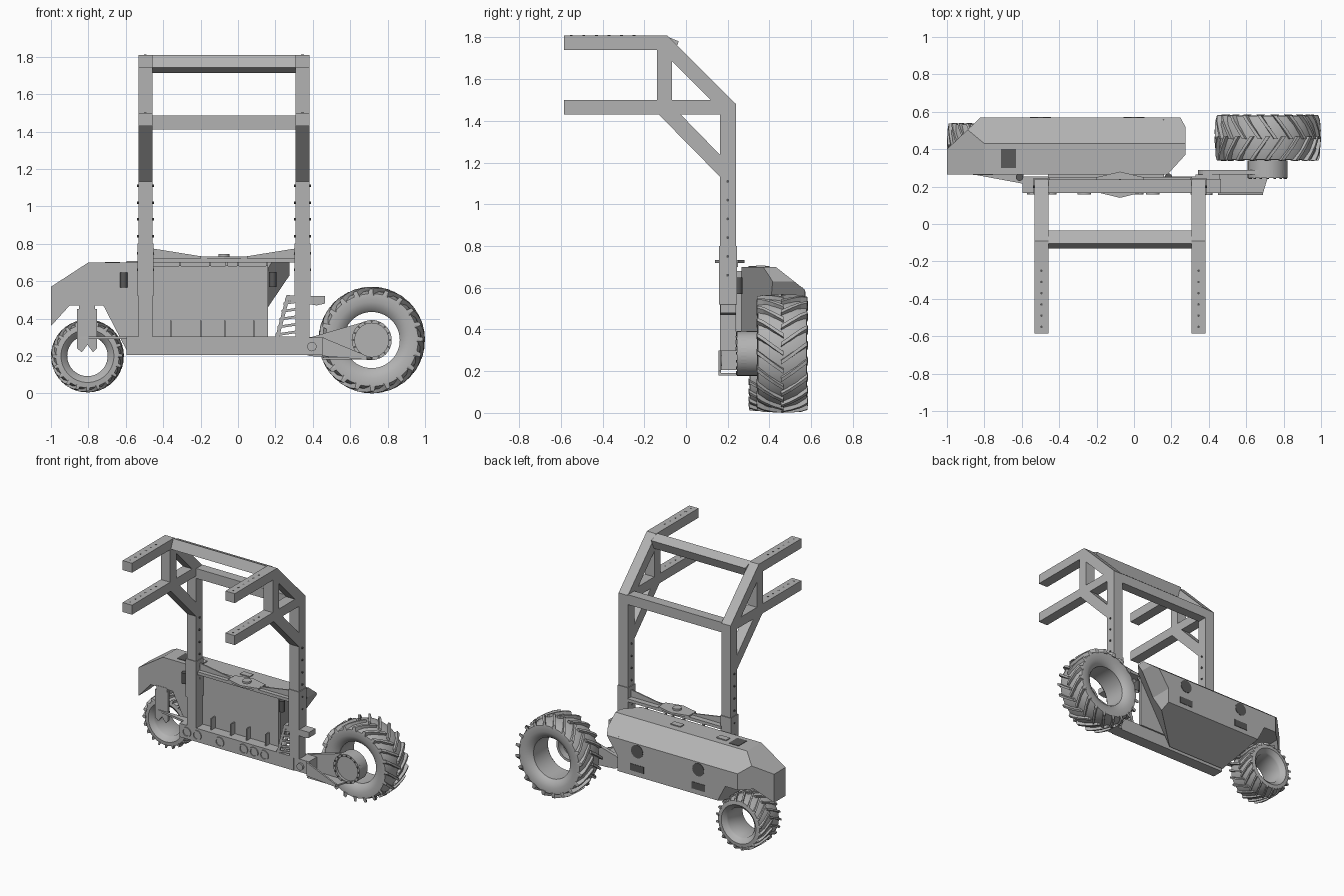
import bpy, bmesh
from math import sin, cos, pi, radians
from mathutils import Vector

if "Cube" in bpy.data.objects:
    bpy.data.objects.remove(bpy.data.objects["Cube"])


def material(name, v):
    m = bpy.data.materials.new(name)
    m.use_nodes = True
    m.diffuse_color = (v, v, v, 1)
    m.node_tree.nodes["Principled BSDF"].inputs["Base Color"].default_value = (v, v, v, 1)
    return m


GREY = material("plain grey", 0.45)
DARK = material("dark opening", 0.1)


def finish(name, bm, mat=GREY, smooth=False):
    bmesh.ops.recalc_face_normals(bm, faces=bm.faces)
    me = bpy.data.meshes.new(name)
    bm.to_mesh(me)
    bm.free()
    me.materials.append(mat)
    ob = bpy.data.objects.new(name, me)
    bpy.context.collection.objects.link(ob)
    if smooth:
        bpy.ops.object.select_all(action="DESELECT")
        ob.select_set(True)
        bpy.context.view_layer.objects.active = ob
        bpy.ops.object.shade_smooth_by_angle(angle=radians(35))
    return ob


def prism_mesh(bm, pts, axis, a, b):
    """Extrude a 2D outline along an axis from a to b."""
    place = {"x": lambda p, d: (d, p[0], p[1]),
             "y": lambda p, d: (p[0], d, p[1]),
             "z": lambda p, d: (p[0], p[1], d)}[axis]
    lo = [bm.verts.new(place(p, a)) for p in pts]
    hi = [bm.verts.new(place(p, b)) for p in pts]
    n = len(pts)
    bm.faces.new(lo)
    bm.faces.new(hi[::-1])
    for i in range(n):
        j = (i + 1) % n
        bm.faces.new((lo[i], lo[j], hi[j], hi[i]))


def prism(name, pts, axis, a, b, mat=GREY, smooth=False):
    bm = bmesh.new()
    prism_mesh(bm, pts, axis, a, b)
    return finish(name, bm, mat, smooth)


def box(name, x, y, z, mat=GREY):
    return prism(name, [(x[0], y[0]), (x[1], y[0]), (x[1], y[1]), (x[0], y[1])], "z", *z, mat)


def circle(c, r, n=24, start=0.0, sweep=2 * pi):
    return [(c[0] + r * cos(start + sweep * i / n), c[1] + r * sin(start + sweep * i / n))
            for i in range(n)]


def ring(name, c, r_in, r_out, y0, y1, n=32):
    bm = bmesh.new()
    loops = []
    for r, y in ((r_in, y0), (r_out, y0), (r_out, y1), (r_in, y1)):
        loops.append([bm.verts.new((x, y, z)) for x, z in circle(c, r, n)])
    for k in range(4):
        p, q = loops[k], loops[(k + 1) % 4]
        for i in range(n):
            j = (i + 1) % n
            bm.faces.new((p[i], p[j], q[j], q[i]))
    return finish(name, bm, GREY, True)


# Upper frame: bent side posts with arms, struts and braces
side = [(.163, .3), (.24, .3), (.24, 1.48), (-.09, 1.81), (-.585, 1.81),
        (-.585, 1.74), (-.12, 1.74), (.163, 1.455)]
for label, cx in (("right", -.495), ("left", .345)):
    x0, x1 = cx - .038, cx + .038
    prism(label + "_bent_post", side, "x", x0, x1)
    box(label + "_lower_arm", (x0, x1), (-.585, .165), (1.43, 1.5))
    box(label + "_short_strut", (x0, x1), (-.14, -.068), (1.49, 1.75))
    prism(label + "_brace", [(-.135, 1.435), (-.03, 1.435), (.165, 1.235), (.165, 1.13)],
          "x", x0, x1)
    box(label + "_post_sleeve", (cx - .043, cx + .043), (.158, .245), (.52, .8))
    # Bolt holes along arms and posts
    for k in range(6):
        for z in (1.5, 1.81):
            prism(label + "_arm_hole", circle((cx, -.55 + k * .06), .007, 8), "z",
                  z - .002, z + .001, DARK)
        for xs in (x0, x1):
            prism(label + "_post_hole", circle((.2, .66 + k * .09), .007, 8), "x",
                  xs - .007, xs + .007, DARK)

# Cross tubes between the posts, the upper one tilted to the bend
h, a = .037, radians(-22.5)
tilted = [(-.083 + u * cos(a) - v * sin(a), 1.761 + u * sin(a) + v * cos(a))
          for u, v in ((-h, -h), (h, -h), (h, h), (-h, h))]
prism("upper_cross_tube", tilted, "x", -.46, .31)
box("lower_cross_tube", (-.46, .31), (.165, .238), (1.412, 1.485))

# Main body: side outline cut by sloping planes
bm = bmesh.new()
prism_mesh(bm, [(-1, .36), (-.9, .47), (-.72, .47), (-.59, .22), (.16, .22), (.16, .46),
                (.275, .63), (.275, .7), (-.8, .7), (-1, .57)], "y", .265, .57)
cuts = [((0, .27, .22), (0, .13, -.3)),      # sloping underside
        ((0, .43, .7), (0, .11, .14)),       # rear top bevel
        ((-1, .4, .5), (-.17, .18, 0)),      # rear corner at the small wheel
        ((.275, .37, .7), (.11, -.1, -.065))]  # front corner at the large wheel
for co, no in cuts:
    res = bmesh.ops.bisect_plane(bm, geom=bm.verts[:] + bm.edges[:] + bm.faces[:], dist=1e-5,
                                 plane_co=co, plane_no=Vector(no).normalized(), clear_outer=True)
    rim = [e for e in bm.edges if e.is_boundary]
    bmesh.ops.edgenet_fill(bm, edges=rim)
finish("main_body", bm)

# Body hatches and openings
box("top_opening", (-.71, -.63), (.3, .4), (.697, .703), DARK)
for x in (-.555, -.18):
    box("top_handle", (x - .04, x + .04), (.335, .38), (.7, .707))
box("top_seam", (.155, .16), (.44, .56), (.58, .6))
for x in (0, -.5):
    prism("back_port", circle((x, .535), .048), "y", .567, .573, DARK)
    box("back_window", (x - .055, x + .055), (.567, .573), (.385, .435), DARK)
box("end_plate", (-1.0, -.996), (.285, .385), (.38, .55))

# Front panel with stiffeners and clips
box("front_panel", (-.46, .16), (.243, .266), (.3, .68))
for x in (-.36, -.2, -.07, .085):
    box("panel_stiffener", (x - .004, x + .004), (.2, .245), (.3, .39))
for x in (-.31, -.15, -.06, .0, .155):
    box("panel_clip", (x - .006, x + .006), (.23, .245), (.68, .715))
for x, z in ((-.612, .605), (.185, .61)):
    prism("small_actuator", circle((x, .25), .02, 16), "z", z - .04, z + .04, DARK, True)

# Cross plate with bowed gusset and centre hub
box("cross_plate", (-.46, .31), (.17, .25), (.7, .722))
prism("bowed_gusset", [(-.46, .7), (.31, .7), (.31, .775), (.03, .73), (-.18, .73), (-.46, .775)],
      "y", .2, .21)
prism("centre_plate", [(-.2, .17), (-.075, .14), (.05, .17), (.05, .25), (-.075, .28), (-.2, .25)],
      "z", .718, .732)
prism("centre_hub", circle((-.075, .21), .03), "z", .73, .745, GREY, True)

# Chassis rail with round sleeves
box("chassis_rail", (-.595, .34), (.165, .255), (.205, .305))
for x in (-.535, -.45, -.265, -.07, .015, .1):
    ring("rail_sleeve", (x, .255), .026, .036, .158, .17, 24)
prism("rail_wing", [(-.86, .265), (-.59, .265), (-.59, .215)], "z", .29, .305)

# Ladder bracket above the rail
for label, y in (("front", .165), ("back", .228)):
    for x in (.2, .315):
        prism(label + "_ladder_rail", [(x, .3), (x + .02, .3), (x + .075, .51), (x + .055, .51)],
              "y", y, y + .012)
    for k in range(5):
        z, x = .305 + k * .042, .2 + k * .011
        prism(label + "_ladder_rung", [(x, z), (x + .13, z + .02), (x + .13, z + .034),
                                       (x, z + .014)], "y", y, y + .012)
prism("ladder_cap", [(.25, .5), (.42, .47), (.465, .48), (.465, .52), (.26, .525)], "y", .165, .24)

# Arm carrying the large wheel
wheel = (.715, .285)
arm = circle((.395, .25), .052, 12, pi / 2, pi) + circle(wheel, .107, 20, -pi / 2 - .1, pi + .35)
prism("wheel_arm", arm, "y", .264, .29)
box("pivot_block", (.33, .46), (.17, .264), (.205, .3))
prism("pivot_pin", circle((.395, .25), .025), "y", .155, .17, GREY, True)
prism("arm_lower_flange", [(.45, .165), (.69, .165), (.72, .264), (.45, .264)], "z", .18, .192)
prism("arm_front_web", [(.45, .2), (.69, .18), (.69, .2), (.45, .3)], "y", .155, .168)
ring("hub_ring", wheel, .09, .107, .245, .34)
for x, z in circle(wheel, .098, 16):
    prism("hub_bolt", circle((x, z), .006, 8), "y", .24, .246, DARK)

# Fork beside the small wheel
prism("wheel_fork", [(-.86, .45), (-.86, .24), (-.835, .22), (-.805, .26), (-.775, .22),
                     (-.755, .24), (-.755, .45)], "y", .262, .28)
box("fork_stem", (-.85, -.765), (.262, .34), (.42, .48))


def tyre(name, cx, cy, cz, R, half, hole, lugs):
    """Hollow lathed carcass with staggered chevron lugs."""
    base = R * .935
    prof = [(-.7, hole), (-.8, hole * 1.06), (-1, hole + (base - hole) * .45), (-.97, base * .93),
            (-.6, base * .985), (0, base)]
    prof += [(-u, r) for u, r in prof[-2::-1]]
    bm = bmesh.new()
    n = 56
    rows = [[bm.verts.new((cx + x, cy + u * half, cz + z)) for x, z in circle((0, 0), r, n)]
            for u, r in prof]
    for k in range(len(rows)):
        p, q = rows[k], rows[(k + 1) % len(rows)]
        for i in range(n):
            j = (i + 1) % n
            bm.faces.new((p[i], p[j], q[j], q[i]))
    finish(name + "_carcass", bm, GREY, True)

    bm = bmesh.new()
    path = [(-.05, 0, R), (.35, .12, R * .995), (.75, .25, R * .985), (1.0, .33, R * .96),
            (1.03, .36, R * .86)]
    for s in (-1, 1):
        for i in range(lugs):
            t0 = 2 * pi * (i + (.5 if s > 0 else 0)) / lugs
            prev = None
            for u, dt, top in path:
                sec = []
                for r, w in ((base * .9 if u < 1.02 else R * .84, -.055), (top, -.035),
                             (top, .035), (base * .9 if u < 1.02 else R * .84, .055)):
                    t = t0 + dt + w
                    sec.append(bm.verts.new((cx + r * cos(t), cy + s * u * half, cz + r * sin(t))))
                if prev:
                    for k in range(4):
                        m = (k + 1) % 4
                        bm.faces.new((prev[k], prev[m], sec[m], sec[k]))
                else:
                    bm.faces.new(sec)
                prev = sec
            bm.faces.new(prev[::-1])
    finish(name + "_lugs", bm)


tyre("large_wheel", .715, .461, .285, .285, .12, .15, 20)
tyre("small_wheel", -.805, .42, .2, .195, .116, .108, 20)
